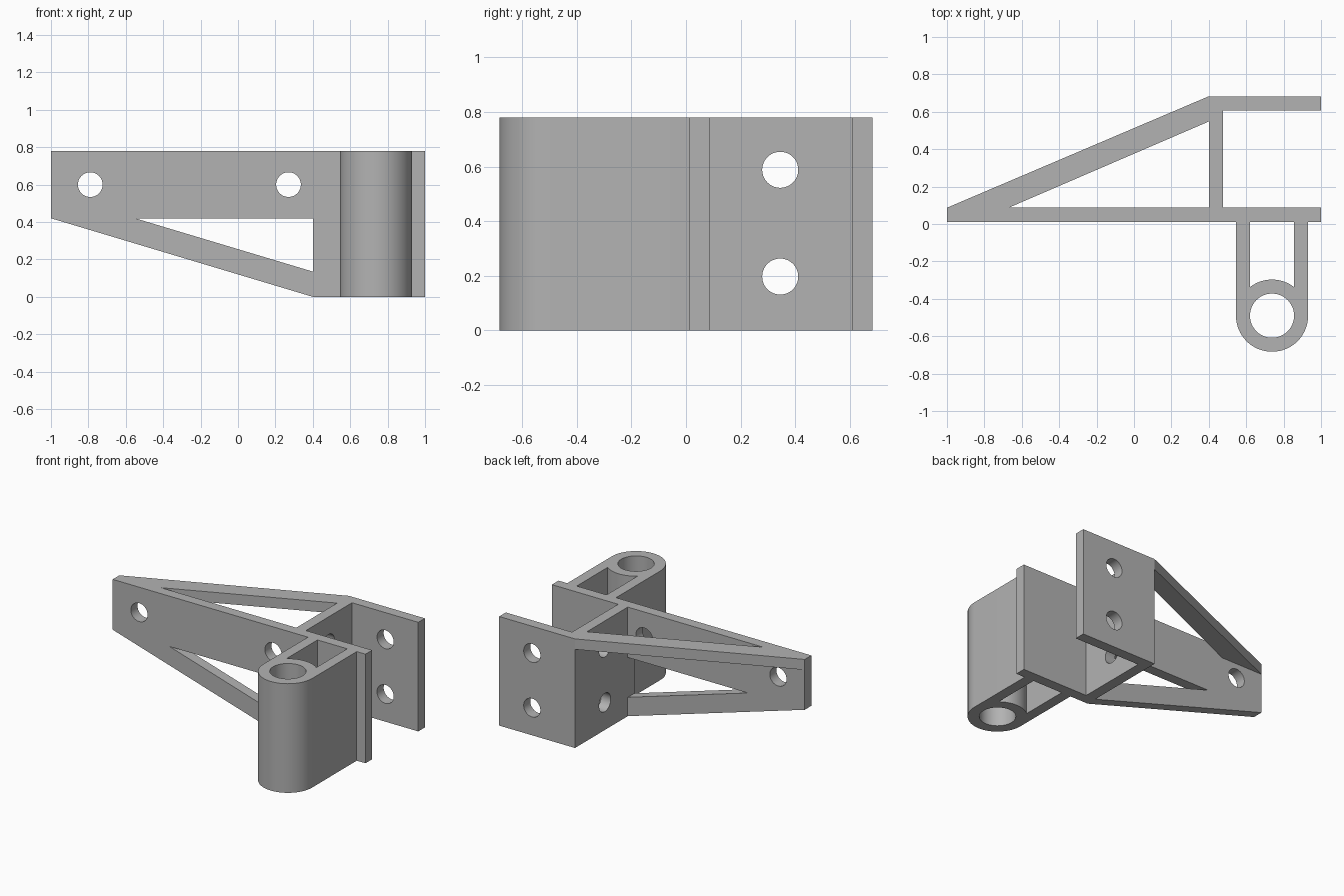
import bpy, bmesh
from math import pi, cos, sin, asin

default = bpy.data.objects.get("Cube")
if default:
    bpy.data.objects.remove(default, do_unlink=True)

# Single grey material
GREY = (0.45, 0.45, 0.45, 1)
grey = bpy.data.materials.new("plain grey")
grey.use_nodes = True
grey.diffuse_color = GREY
grey.node_tree.nodes["Principled BSDF"].inputs["Base Color"].default_value = GREY

# Which way each profile is extruded
ALONG = {"x": (pi / 2, 0, pi / 2), "y": (pi / 2, 0, 0), "z": (0, 0, 0)}


def arc(cx, cy, r, start, end, n=32):
    return [(cx + r * cos(start + (end - start) * i / n),
             cy + r * sin(start + (end - start) * i / n)) for i in range(n + 1)]


def circle(cx, cy, r, n=48):
    return arc(cx, cy, r, 0, 2 * pi, n)[:-1]


def rect(x0, x1, y0, y1):
    return [(x0, y0), (x1, y0), (x1, y1), (x0, y1)]


def extrude(name, axis, low, high, outline, *holes):
    """Solid made from a flat outline with holes, between two positions on an axis."""
    curve = bpy.data.curves.new(name, "CURVE")
    curve.dimensions = "2D"
    curve.fill_mode = "BOTH"
    curve.extrude = (high - low) / 2
    for loop in (outline, *holes):
        spline = curve.splines.new("POLY")
        spline.points.add(len(loop) - 1)
        for point, (u, v) in zip(spline.points, loop):
            point.co = (u, v, 0, 1)
        spline.use_cyclic_u = True
    helper = bpy.data.objects.new(name + " profile", curve)
    bpy.context.collection.objects.link(helper)
    graph = bpy.context.evaluated_depsgraph_get()
    mesh = bpy.data.meshes.new_from_object(helper.evaluated_get(graph))
    bpy.data.objects.remove(helper, do_unlink=True)

    bm = bmesh.new()
    bm.from_mesh(mesh)
    bmesh.ops.remove_doubles(bm, verts=bm.verts, dist=0.0001)
    bmesh.ops.recalc_face_normals(bm, faces=bm.faces)
    bm.to_mesh(mesh)
    bm.free()
    mesh.name = name
    mesh.materials.clear()
    mesh.materials.append(grey)

    part = bpy.data.objects.new(name, mesh)
    bpy.context.collection.objects.link(part)
    part.rotation_euler = ALONG[axis]
    part.location["xyz".index(axis)] = (low + high) / 2
    bpy.ops.object.select_all(action="DESELECT")
    part.select_set(True)
    bpy.context.view_layer.objects.active = part
    bpy.ops.object.shade_smooth_by_angle(angle=pi / 6)
    return part


HEIGHT = 0.78
FRONT, FRONT_BACK = 0.012, 0.087
REAR_FRONT, REAR = 0.608, 0.683
BEND = 0.4
BOLT_R = 0.066
BOLT_Z = (0.197, 0.588)

# Long front plate with tapered lower brace
extrude("front_plate", "y", FRONT, FRONT_BACK,
        [(-1, 0.42), (BEND, 0), (1, 0), (1, HEIGHT), (-1, HEIGHT)],
        [(-0.55, 0.42), (BEND, 0.135), (BEND, 0.42)],
        *[circle(x, 0.6, BOLT_R) for x in (-0.79, 0.27)])

# Cross web and rear plate, each with two bolt holes
extrude("cross_web", "x", BEND, 0.476,
        rect(FRONT_BACK, REAR_FRONT, 0, HEIGHT),
        *[circle(0.345, z, BOLT_R) for z in BOLT_Z])
extrude("rear_plate", "y", REAR_FRONT, REAR,
        rect(BEND, 1, 0, HEIGHT),
        *[circle(0.74, z, BOLT_R) for z in BOLT_Z])

# Thin diagonal strut along the top
extrude("diagonal_strut", "z", HEIGHT - 0.075, HEIGHT,
        [(-1, FRONT_BACK), (-0.67, FRONT_BACK), (BEND, 0.548), (BEND, REAR)])

# Hinge barrel carried on two arms
cx, cy, outer, bore = 0.738, -0.49, 0.193, 0.118
a = asin(bore / outer)
extrude("hinge_barrel", "z", 0, HEIGHT,
        [(cx - outer, FRONT), (cx - bore, FRONT)]
        + arc(cx, cy, outer, pi / 2 + a, pi / 2 - a, 16)
        + [(cx + bore, FRONT), (cx + outer, FRONT)]
        + arc(cx, cy, outer, 0, -pi),
        circle(cx, cy, bore))
